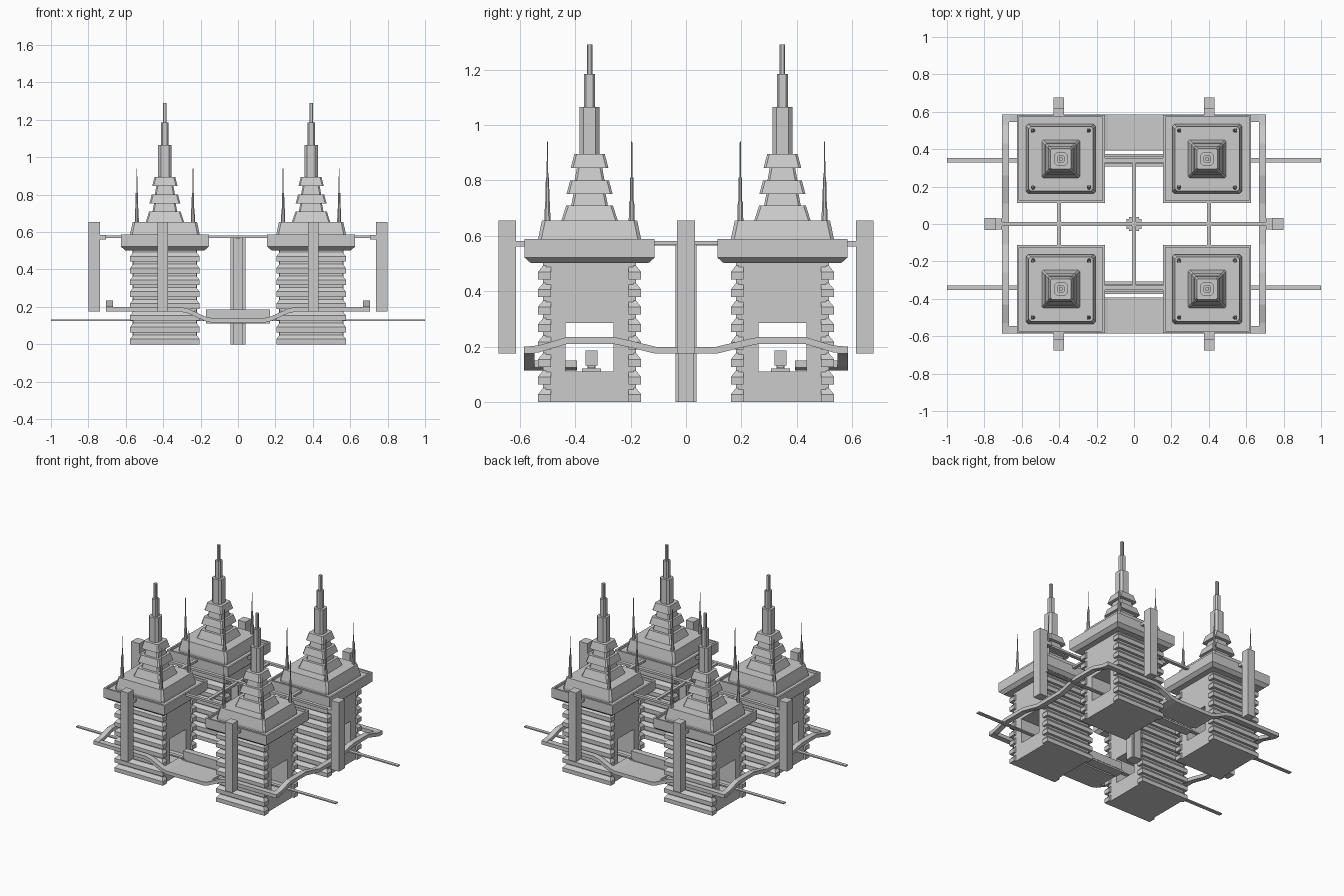
import bpy, bmesh

if "Cube" in bpy.data.objects:
    bpy.data.objects.remove(bpy.data.objects["Cube"])

TX, TY = 0.391, 0.348          # tower centre offsets


def finish(name, bm):
    bmesh.ops.recalc_face_normals(bm, faces=bm.faces)
    me = bpy.data.meshes.new(name)
    bm.to_mesh(me)
    bm.free()
    ob = bpy.data.objects.new(name, me)
    bpy.context.collection.objects.link(ob)
    return ob


def loft(name, rings):
    """Stack of (cx, cy, half_x, half_y, z, corner_cut) sections, capped."""
    bm = bmesh.new()
    prev = first = None
    for cx, cy, hx, hy, z, c in rings:
        if c:
            pts = [(hx - c, -hy), (hx, -hy + c), (hx, hy - c), (hx - c, hy),
                   (-hx + c, hy), (-hx, hy - c), (-hx, -hy + c), (-hx + c, -hy)]
        else:
            pts = [(hx, -hy), (hx, hy), (-hx, hy), (-hx, -hy)]
        cur = [bm.verts.new((cx + x, cy + y, z)) for x, y in pts]
        if prev:
            n = len(cur)
            for i in range(n):
                j = (i + 1) % n
                bm.faces.new((prev[i], prev[j], cur[j], cur[i]))
        else:
            first = cur
        prev = cur
    bm.faces.new(first[::-1])
    bm.faces.new(prev)
    return finish(name, bm)


def box(name, x0, x1, y0, y1, z0, z1):
    cx, cy, hx, hy = (x0 + x1) / 2, (y0 + y1) / 2, abs(x1 - x0) / 2, abs(y1 - y0) / 2
    return loft(name, [(cx, cy, hx, hy, z0, 0), (cx, cy, hx, hy, z1, 0)])


def ribbon(name, path, a, b, along_x, t=0.025):
    """Thin deck following (distance, top z) points, between side offsets a and b."""
    bm = bmesh.new()
    rows = []
    for d, z in path:
        corners = [(a, z - t), (b, z - t), (b, z), (a, z)]
        rows.append([bm.verts.new((d, s, h) if along_x else (s, d, h)) for s, h in corners])
    for p, q in zip(rows, rows[1:]):
        for i in range(4):
            j = (i + 1) % 4
            bm.faces.new((p[i], p[j], q[j], q[i]))
    bm.faces.new(rows[0][::-1])
    bm.faces.new(rows[-1])
    return finish(name, bm)


def tower(cx, cy):
    # core walls around the rail opening
    hx, hy, ow = 0.172, 0.158, 0.087
    box("tower_base", cx - hx, cx + hx, cy - hy, cy + hy, 0, 0.11)
    box("tower_upper_core", cx - hx, cx + hx, cy - hy, cy + hy, 0.285, 0.51)
    for s in (-1, 1):
        box("tower_side_wall", cx - hx, cx + hx, cy + s * ow, cy + s * hy, 0.11, 0.285)
        # stacked cladding on the front and back
        rings, n, inner = [], 8, 0.14
        for i in range(n):
            z0, p = i * 0.505 / n, 0.505 / n
            for f, w in ((0, 0.186), (0.45, 0.186), (0.8, 0.168), (0.999, 0.168)):
                rings.append((cx, cy + s * (inner + w) / 2, w, (w - inner) / 2, z0 + f * p, 0))
        loft("tower_cladding", rings)
    # eave with a low rim
    loft("eave", [(cx, cy, h, h, z, 0) for h, z in
                  ((0.212, 0.502), (0.235, 0.522), (0.235, 0.588), (0.223, 0.588), (0.223, 0.572))])
    loft("roof_block", [(cx, cy, h, h, z, 0.012) for h, z in
                        ((0.186, 0.57), (0.186, 0.588), (0.172, 0.655))])
    # tiered spire
    loft("spire_tiers", [(cx, cy, h, h, z, 0.008) for h, z in
                         ((0.102, 0.655), (0.084, 0.71), (0.066, 0.71), (0.058, 0.752),
                          (0.083, 0.752), (0.07, 0.80), (0.054, 0.80), (0.046, 0.845),
                          (0.068, 0.845), (0.055, 0.895))])
    loft("spire_shaft", [(cx, cy, h, h, z, h * 0.4) for h, z in
                         ((0.036, 0.89), (0.036, 1.065), (0.02, 1.065), (0.02, 1.185),
                          (0.01, 1.185), (0.01, 1.29))])
    # corner antennas
    for sx in (-1, 1):
        for sy in (-1, 1):
            loft("antenna", [(cx + sx * 0.15, cy + sy * 0.152, r, r, z, r * 0.55) for r, z in
                             ((0.011, 0.65), (0.009, 0.725), (0.007, 0.725), (0.006, 0.81),
                              (0.003, 0.81), (0.002, 0.94))])


for sx in (-1, 1):
    for sy in (-1, 1):
        tower(sx * TX, sy * TY)
        # outer pylon with bracket to the eave
        x = sx * 0.402
        box("end_pylon", x - 0.029, x + 0.029, sy * 0.614, sy * 0.676, 0.175, 0.655)
        box("end_pylon_bracket", x - 0.029, x + 0.029, sy * 0.58, sy * 0.614, 0.562, 0.582)

# wavy walkways around the outside
front_half = [(0.705, 0.2), (0.31, 0.2), (0.265, 0.19), (0.18, 0.15), (0.14, 0.14)]
front_path = [(-d, z) for d, z in front_half] + front_half[::-1]
side_half = [(0.585, 0.2), (0.53, 0.205), (0.43, 0.235), (0.26, 0.235), (0.2, 0.222), (0.11, 0.2)]
side_path = [(-d, z) for d, z in side_half] + side_half[::-1]
slab_path = [p for p in front_path if abs(p[0]) < 0.23]
for s in (-1, 1):
    ribbon("end_walkway", front_path, s * 0.546, s * 0.585, True)
    ribbon("entrance_deck", slab_path, s * 0.394, s * 0.55, True)
    ribbon("side_walkway", side_path, s * 0.668, s * 0.705, False)
    # side pylon
    box("side_pylon", s * 0.738, s * 0.80, -0.032, 0.032, 0.175, 0.655)
    box("side_pylon_bracket", s * 0.705, s * 0.738, -0.03, 0.03, 0.56, 0.585)
    # rail and train
    y = s * 0.341
    box("rail", -1, 1, y - 0.012, y + 0.012, 0.124, 0.132)
    box("train_base", -0.17, 0.17, y - 0.034, y + 0.034, 0.11, 0.122)
    box("train_neck", -0.16, 0.16, y - 0.015, y + 0.015, 0.12, 0.135)
    box("train", -0.17, 0.17, y - 0.021, y + 0.021, 0.133, 0.187)
    # upper beams between eaves
    box("cross_beam", -0.16, 0.16, y - 0.011, y + 0.011, 0.567, 0.582)
    box("long_beam", s * 0.402 - 0.011, s * 0.402 + 0.011, -0.12, 0.12, 0.567, 0.582)

# central column and main beams
box("main_beam_x", -0.71, 0.71, -0.012, 0.012, 0.567, 0.582)
box("main_beam_y", -0.011, 0.011, -0.34, 0.34, 0.566, 0.581)
box("column_x", -0.04, 0.04, -0.027, 0.027, 0, 0.57)
box("column_y", -0.027, 0.027, -0.038, 0.038, 0, 0.571)
